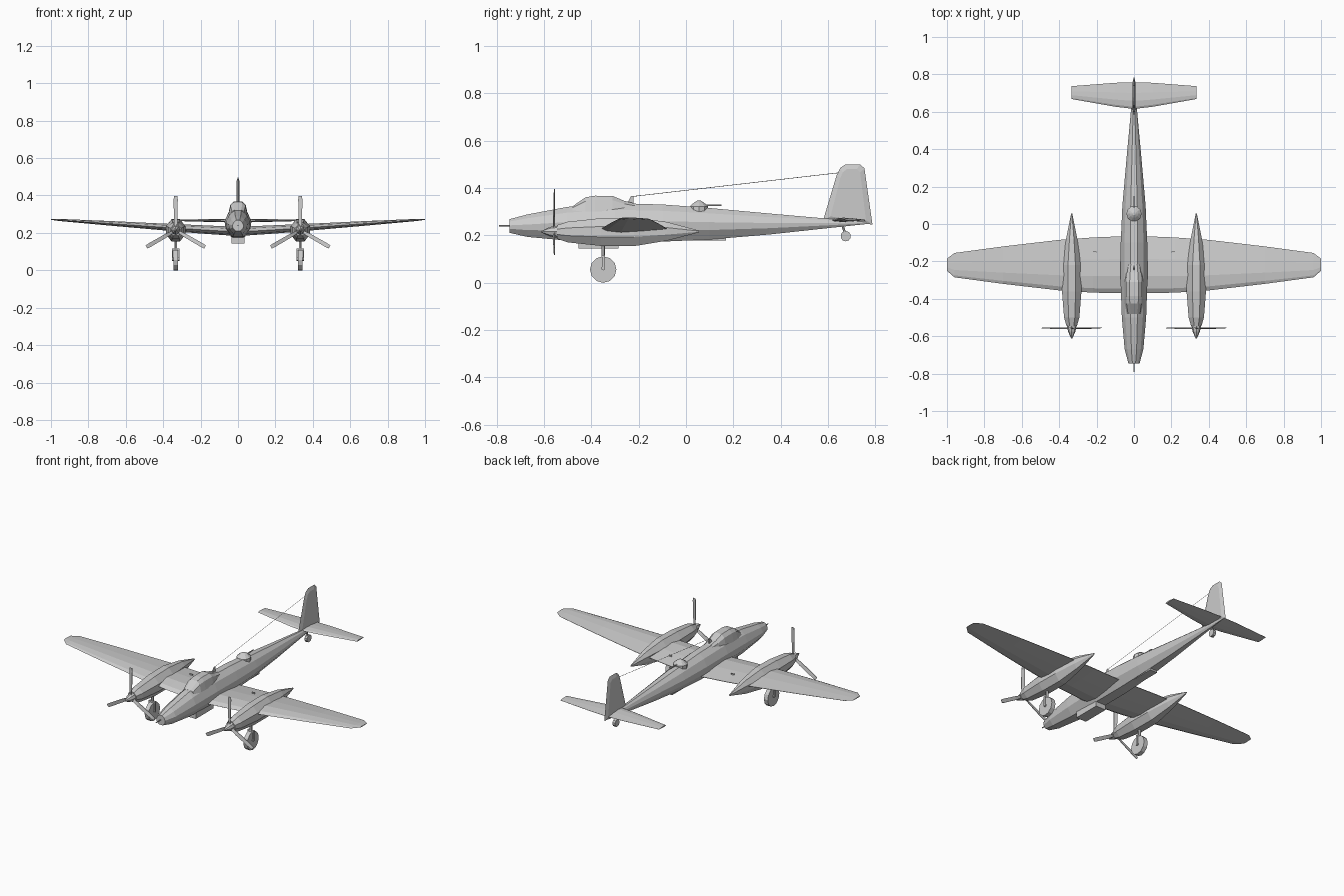
import bpy, bmesh
from math import cos, sin, pi
from mathutils import Vector, Matrix

if "Cube" in bpy.data.objects:
    bpy.data.objects.remove(bpy.data.objects["Cube"])


def finish(name, bm):
    bmesh.ops.recalc_face_normals(bm, faces=bm.faces)
    me = bpy.data.meshes.new(name)
    bm.to_mesh(me)
    bm.free()
    ob = bpy.data.objects.new(name, me)
    bpy.context.collection.objects.link(ob)
    return ob


def loft(name, rings):
    """Skin a list of equal-length point rings and cap both ends."""
    bm = bmesh.new()
    vs = [[bm.verts.new(p) for p in r] for r in rings]
    n = len(vs[0])
    for a, b in zip(vs, vs[1:]):
        for i in range(n):
            j = (i + 1) % n
            bm.faces.new((a[i], a[j], b[j], b[i]))
    bm.faces.new(vs[0])
    bm.faces.new(vs[-1])
    return finish(name, bm)


def body(name, half, stations, cx=0):
    """Body along y; stations are (y, half width, bottom z, top z)."""
    prof = half + [(-x, z) for x, z in reversed(half)]
    return loft(name, [[(cx + w * x, y, (lo + hi) / 2 + z * (hi - lo) / 2)
                        for x, z in prof] for y, w, lo, hi in stations])


FOIL = [(0, 0), (.08, .32), (.3, .55), (.6, .42), (1, .03),
        (1, -.03), (.6, -.3), (.3, -.45), (.08, -.28)]


def wing(name, half):
    """Symmetric surface; half holds (x, leading y, trailing y, z, thickness)."""
    st = [(-s[0],) + s[1:] for s in reversed(half)] + half
    return loft(name, [[(x, a + c * (b - a), z + t * h) for c, h in FOIL]
                       for x, a, b, z, t in st])


def rod(name, a, b, r1, r2=None, sides=6):
    a, b = Vector(a), Vector(b)
    d = b - a
    bm = bmesh.new()
    bmesh.ops.create_cone(bm, cap_ends=True, segments=sides, radius1=r1,
                          radius2=r1 if r2 is None else r2, depth=d.length,
                          matrix=Matrix.Translation((a + b) / 2) @ d.to_track_quat('Z', 'Y').to_matrix().to_4x4())
    return finish(name, bm)


def box(name, c, s):
    bm = bmesh.new()
    bmesh.ops.create_cube(bm, size=1, matrix=Matrix.Translation(c) @ Matrix.Diagonal((*s, 1)))
    return finish(name, bm)


# Fuselage and canopy
body("fuselage", [(.28, 1), (.72, .66), (1, .1), (.93, -.4), (.45, -1)], [
    (-.745, .03, .21, .268), (-.67, .05, .193, .288), (-.5, .065, .177, .32),
    (-.3, .072, .173, .335), (-.1, .071, .173, .33), (.1, .062, .182, .315),
    (.35, .04, .203, .292), (.6, .017, .23, .27), (.76, .004, .247, .259)])
body("canopy", [(.45, 1), (.8, .45), (1, -1)], [
    (-.48, .04, .3, .322), (-.425, .05, .3, .36), (-.385, .052, .3, .367),
    (-.31, .052, .3, .366), (-.26, .045, .3, .345), (-.2, .035, .3, .33)])
rod("nose_gun", (0, -.79, .24), (0, -.73, .24), .003)
box("chin_fairing", (0, -.37, .165), (.068, .17, .042))
box("belly_fairing", (0, .1, .195), (.05, .14, .035))

# Main wing and tailplane
wing("main_wing", [(.05, -.37, -.065, .208, .048), (.22, -.367, -.072, .218, .044),
                   (.4, -.355, -.085, .23, .036), (.7, -.32, -.12, .251, .024),
                   (.96, -.285, -.155, .269, .011), (1, -.25, -.185, .272, .005)])
wing("tailplane", [(.016, .617, .757, .264, .018), (.1, .627, .755, .265, .017),
                   (.333, .668, .737, .267, .008)])

# Fin and rudder: tapered outline, thicker at mid-chord
outline = [(.58, .265), (.637, .455), (.652, .485), (.675, .5), (.735, .5),
           (.754, .483), (.788, .246), (.7, .25)]
bm = bmesh.new()
rim = [bm.verts.new((0, y, z)) for y, z in outline]
for s in (-1, 1):
    inner = [bm.verts.new((s * .007, .69 + (y - .69) * .72, .36 + (z - .36) * .85)) for y, z in outline]
    for i in range(len(rim)):
        j = (i + 1) % len(rim)
        bm.faces.new((rim[i], rim[j], inner[j], inner[i]))
    bm.faces.new(inner)
finish("fin", bm)

# Dorsal turret and gun
ring = [(.041, .295), (.041, .322), (.022, .338), (.008, .346)]
loft("turret", [[(r * cos(k * pi / 5), .055 + r * sin(k * pi / 5), z)
                 for k in range(10)] for r, z in ring])
rod("turret_gun", (0, .08, .326), (0, .15, .326), .003)

# Aerial mast and wire
body("aerial_mast", [(1, 1), (1, -1)], [(-.25, .003, .325, .331), (-.232, .003, .325, .366),
                                        (-.222, .003, .325, .366)])
rod("aerial_wire", (0, -.225, .364), (0, .645, .464), .0012, sides=4)

# Engines, propellers and main gear on both sides
OCT = [(.4, 1), (1, .4), (1, -.35), (.45, -1)]
for side, s in (("right", 1), ("left", -1)):
    x = s * .333
    body("nacelle_" + side, OCT, [
        (-.545, .028, .185, .243), (-.5, .041, .17, .257), (-.36, .052, .155, .272),
        (-.22, .05, .154, .275), (-.08, .03, .177, .256), (.055, .003, .212, .22)], x)
    rod("spinner_base_" + side, (x, -.575, .215), (x, -.54, .215), .02, .026, 8)
    rod("spinner_tip_" + side, (x, -.575, .215), (x, -.612, .215), .02, .003, 8)
    for k in range(3):
        a = pi / 2 + k * 2 * pi / 3
        out, tan = Vector((cos(a), 0, sin(a))), Vector((-sin(a), 0, cos(a)))
        hub = Vector((x, -.556, .215))
        rings = []
        for r, w, tw in ((.015, .007, .006), (.06, .01, .006), (.165, .011, .003), (.181, .009, .002)):
            c, u, v = hub + out * r, tan * w, Vector((0, 1, 0))
            rings.append([c - u - v * tw, c + u, c + u + v * .003, c - u - v * (tw - .003)])
        loft(f"propeller_blade_{side}_{k + 1}", rings)
    rod("wheel_" + side, (x - .013, -.35, .055), (x + .013, -.35, .055), .056, sides=12)
    rod("axle_" + side, (x - .02, -.35, .06), (x + .02, -.35, .06), .009)
    rod("gear_leg_" + side, (x, -.35, .1), (x, -.35, .18), .008)
    box("fork_crown_" + side, (x, -.35, .112), (.04, .014, .01))
    for o in (-.018, .018):
        box("fork_arm_" + side, (x + o, -.35, .085), (.005, .012, .055))
    box("wing_fitting_" + side, (s * .21, -.15, .232), (.018, .005, .012))

# Tail wheel
rod("tail_wheel", (-.009, .675, .196), (.009, .675, .196), .022, sides=10)
rod("tail_wheel_leg", (0, .675, .2), (0, .66, .245), .005)
